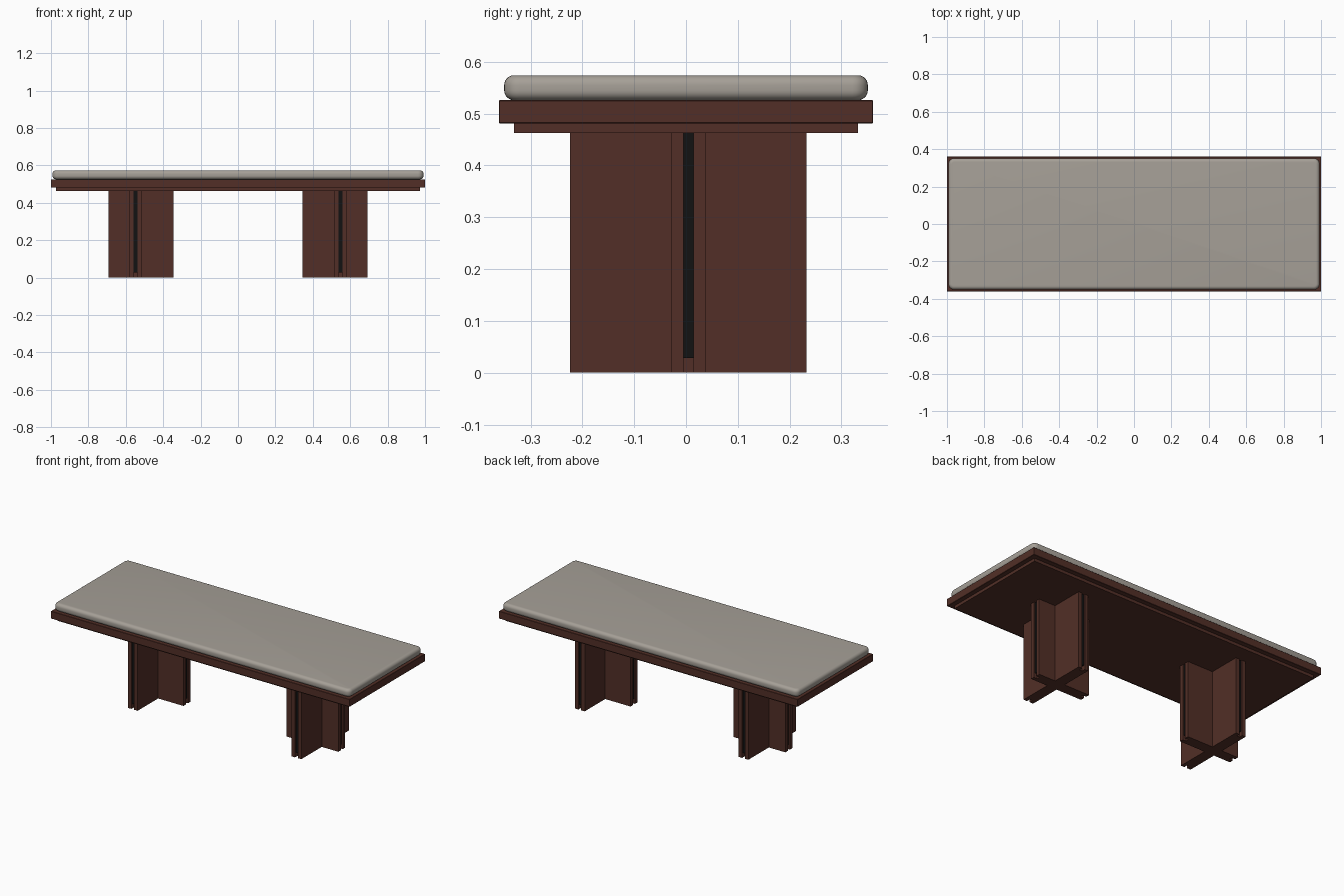
import bpy, bmesh
from mathutils import Vector

if "Cube" in bpy.data.objects:
    bpy.data.objects.remove(bpy.data.objects["Cube"])


def material(name, rgb):
    m = bpy.data.materials.new(name)
    m.diffuse_color = (*rgb, 1)
    m.use_nodes = True
    m.node_tree.nodes["Principled BSDF"].inputs["Base Color"].default_value = m.diffuse_color
    return m


WOOD = material("dark red wood", (0.085, 0.028, 0.020))
BLACK = material("black inlay", (0.006, 0.006, 0.006))
FABRIC = material("warm grey fabric", (0.38, 0.35, 0.31))


def finish(name, bm, mat):
    bmesh.ops.recalc_face_normals(bm, faces=bm.faces)
    me = bpy.data.meshes.new(name)
    bm.to_mesh(me)
    bm.free()
    me.materials.append(mat)
    ob = bpy.data.objects.new(name, me)
    bpy.context.collection.objects.link(ob)
    return ob


def box_mesh(lo, hi):
    bm = bmesh.new()
    bmesh.ops.create_cube(bm, size=1)
    for v in bm.verts:
        v.co = Vector([l + (c + 0.5) * (h - l) for l, h, c in zip(lo, hi, v.co)])
    return bm


def box(name, lo, hi, mat, bevel=0.0):
    bm = box_mesh(lo, hi)
    if bevel:
        bmesh.ops.bevel(bm, geom=bm.edges[:], offset=bevel, segments=1, affect='EDGES')
    return finish(name, bm, mat)


# Bench top: main slab with a smaller board under it
box("top_slab", (-1, -0.361, 0.481), (1, 0.361, 0.526), WOOD, 0.0015)
box("under_board", (-0.972, -0.332, 0.463), (0.972, 0.332, 0.481), WOOD)

# Seat cushion: rounded corners in plan, then softly rounded rims
bm = box_mesh((-0.992, -0.351, 0.526), (0.992, 0.351, 0.574))
corners = [e for e in bm.edges if abs(e.verts[0].co.z - e.verts[1].co.z) > 0.01]
bmesh.ops.bevel(bm, geom=corners, offset=0.03, segments=6, profile=0.5, affect='EDGES')
rims = [e for e in bm.edges if abs(e.verts[0].co.z - e.verts[1].co.z) < 0.001]
bmesh.ops.bevel(bm, geom=rims, offset=0.019, segments=6, profile=0.5, affect='EDGES')
cushion = finish("seat_cushion", bm, FABRIC)
for p in cushion.data.polygons:
    p.use_smooth = True

# Cross-shaped legs with a groove and black inlay at the end of every arm
T, G, DEPTH, SINK = 0.033, 0.0095, 0.022, 0.008   # half arm, half groove, depths
H, CY = 0.463, 0.0045
for side, s in (("left", -1), ("right", 1)):
    centre = Vector((s * 0.548, CY, 0))
    outer, inner = 0.144, 0.203
    arms = [((1, 0, 0), outer if s > 0 else inner), ((0, 1, 0), 0.2285),
            ((-1, 0, 0), inner if s > 0 else outer), ((0, -1, 0), 0.2285)]
    bm = bmesh.new()
    outline = []
    for i, (d, length) in enumerate(arms):
        d = Vector(d)
        p = Vector((-d.y, d.x, 0))
        for a, b in ((T, -T), (length, -T), (length, -G), (length - DEPTH, -G),
                     (length - DEPTH, G), (length, G), (length, T)):
            outline.append(bm.verts.new(centre + d * a + p * b))
        # black strip set back in the groove, stopping short of the floor
        c0 = centre + d * (length - DEPTH) - p * G
        c1 = centre + d * (length - SINK) + p * G
        lo = (min(c0.x, c1.x), min(c0.y, c1.y), 0.028)
        hi = (max(c0.x, c1.x), max(c0.y, c1.y), H)
        box(f"{side}_leg_inlay_{i + 1}", lo, hi, BLACK)
    base = bm.faces.new(outline)
    ext = bmesh.ops.extrude_face_region(bm, geom=[base], use_keep_orig=True)
    bmesh.ops.translate(bm, vec=(0, 0, H),
                        verts=[g for g in ext["geom"] if isinstance(g, bmesh.types.BMVert)])
    finish(f"{side}_cross_leg", bm, WOOD)
